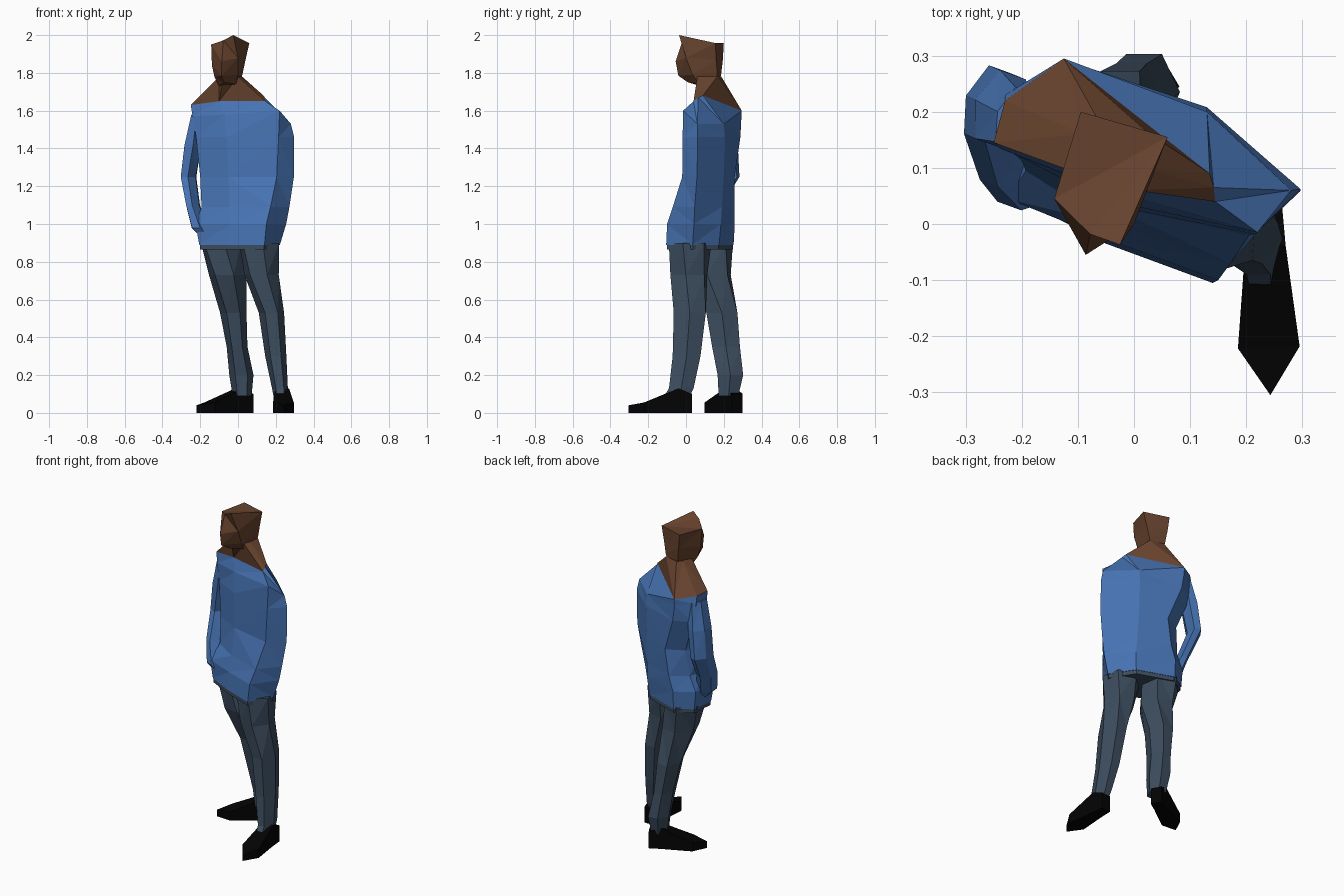
import bpy, bmesh
from math import sin, cos, pi, radians
from mathutils import Vector

if "Cube" in bpy.data.objects:
    bpy.data.objects.remove(bpy.data.objects["Cube"], do_unlink=True)


def material(name, rgb):
    mat = bpy.data.materials.new(name)
    mat.use_nodes = True
    mat.diffuse_color = (*rgb, 1)
    mat.node_tree.nodes["Principled BSDF"].inputs["Base Color"].default_value = (*rgb, 1)
    return mat


skin = material("brown skin", (0.136, 0.056, 0.027))
shirt = material("blue shirt", (0.062, 0.17, 0.445))
trousers = material("slate trousers", (0.045, 0.073, 0.112))
leather = material("black leather", (0.001, 0.001, 0.001))

HEXAGON = [(cos(pi * k / 3), sin(pi * k / 3)) for k in range(6)]


def ring(x, y, z, rx, ry, yaw=0):
    """A flat hexagon, turned about z, for limbs."""
    c, s = cos(radians(yaw)), sin(radians(yaw))
    return [Vector((x + c * u * rx - s * v * ry, y + s * u * rx + c * v * ry, z))
            for u, v in HEXAGON]


def layer(z, *outline):
    """A level outline for the trunk."""
    return [Vector((x, y, z)) for x, y in outline]


def loft(name, rings, mat):
    """Skin a list of equal rings, cap both ends and leave the facets flat."""
    bm = bmesh.new()
    loops = [[bm.verts.new(p) for p in r] for r in rings]
    n = len(loops[0])
    for low, high in zip(loops, loops[1:]):
        for i in range(n):
            j = (i + 1) % n
            bm.faces.new((low[i], low[j], high[j], high[i]))
    bm.faces.new(loops[0])
    bm.faces.new(loops[-1])
    bmesh.ops.recalc_face_normals(bm, faces=bm.faces)
    bmesh.ops.triangulate(bm, faces=bm.faces)
    mesh = bpy.data.meshes.new(name)
    bm.to_mesh(mesh)
    bm.free()
    mesh.materials.append(mat)
    obj = bpy.data.objects.new(name, mesh)
    bpy.context.collection.objects.link(obj)


def limb(name, rows, mat):
    loft(name, [ring(*row) for row in rows], mat)


# Trunk outlines run front left, left arm, back left, back right,
# right side back, right side front, front right
hem = layer(.89, (.14, -.105), (.222, .035), (.13, .175), (-.09, .252),
            (-.19, .19), (-.205, .045), (-.05, -.035))
hips = layer(1, (.15, -.1), (.255, .042), (.14, .185), (-.09, .258),
             (-.2, .19), (-.225, .045), (-.04, -.03))
waist = layer(1.09, (.172, -.07), (.272, .046), (.135, .19), (-.06, .256),
              (-.16, .19), (-.193, .095), (-.045, 0))
ribs = layer(1.25, (.205, -.02), (.296, .058), (.13, .2), (-.035, .258),
             (-.14, .205), (-.2, .115), (-.05, .035))
chest = layer(1.46, (.215, -.018), (.297, .062), (.13, .208), (-.11, .288),
              (-.215, .24), (-.222, .13), (-.06, .045))
shoulders = [(.22, -.015, 1.6), (.28, .06, 1.53), (.13, .2, 1.53), (-.125, .293, 1.56),
             (-.23, .23, 1.57), (-.24, .135, 1.57), (-.07, .068, 1.58)]
neckline = [(.145, .04, 1.65), (.142, .065, 1.67), (.135, .09, 1.68), (-.125, .295, 1.6),
            (-.23, .22, 1.62), (-.25, .145, 1.63), (-.1, .103, 1.65)]
nape = layer(1.78, (0, .06), (.018, .1), (.022, .165), (-.065, .187),
             (-.09, .16), (-.1, .09), (-.075, .03))
loft("shirt_body", [hem, hips, waist, ribs, chest, shoulders, neckline], shirt)
loft("neck", [neckline, nape], skin)

# Head: rings run right brow, nose, left brow, back left, back right
head = [
    [(-.1, .08, 1.73), (-.075, .01, 1.75), (-.01, .07, 1.74), (.015, .165, 1.76), (-.07, .18, 1.76)],
    [(-.125, .06, 1.78), (-.088, -.04, 1.785), (0, .035, 1.79), (.025, .165, 1.8), (-.075, .187, 1.8)],
    [(-.138, .05, 1.84), (-.086, -.055, 1.86), (0, 0, 1.88), (.04, .16, 1.87), (-.085, .195, 1.87)],
    [(-.142, .045, 1.95), (-.078, -.018, 1.972), (-.025, -.037, 2), (.06, .155, 1.958), (-.095, .2, 1.958)],
]
loft("head", head, skin)

# Bent right arm with its hand in a pocket
limb("right_arm", [
    (-.215, .19, 1.58, .03, .06, -20),
    (-.238, .205, 1.42, .048, .075, -20),
    (-.262, .215, 1.25, .04, .075, -20),
    (-.238, .13, 1.1, .034, .07, -20),
    (-.203, .085, .98, .045, .065, -20),
    (-.15, .09, .92, .04, .05, -20)], shirt)

# Trousers
seat = [Vector((.01, .075, 0)) + (p - Vector((.01, .075, 0))) * .98 for p in hem]
loft("trouser_seat", [[Vector((p.x, p.y, z)) for p in seat] for z in (.865, .9)], trousers)
limb("left_leg", [
    (.235, -.13, .055, .012, .03),
    (.226, -.055, .075, .036, .08),
    (.222, -.025, .13, .042, .075),
    (.2, .003, .3, .056, .085),
    (.177, .02, .53, .067, .098),
    (.125, .015, .73, .092, .105, -10),
    (.112, .022, .9, .113, .115, -20)], trousers)
limb("right_leg", [
    (.022, .225, .09, .05, .06),
    (.018, .235, .2, .064, .078),
    (-.005, .212, .35, .055, .085),
    (-.025, .19, .53, .07, .095),
    (-.055, .13, .73, .1, .115, -10),
    (-.09, .13, .9, .113, .122, -20)], trousers)

# Shoes: pointed wedges from heel to toe, as half-width, reach and height
SHOE = [(.032, 0, .1), (.036, .07, .13), (.055, .25, .055)]


def shoe(name, heel, toe):
    heel, toe = Vector((*heel, 0)), Vector((*toe, 0))
    along = (toe - heel).normalized()
    side = Vector((-along.y, along.x, 0))
    outline = SHOE + [(0, (toe - heel).length, .04)]
    outline += [(-w, a, z) for w, a, z in reversed(SHOE)]
    sole = [heel + side * w + along * a for w, a, z in outline]
    upper = [p + Vector((0, 0, o[2])) for p, o in zip(sole, outline)]
    loft(name, [sole, upper], leather)


shoe("left_shoe", (.232, .03), (.243, -.305))
shoe("right_shoe", (.065, .272), (-.22, .105))
